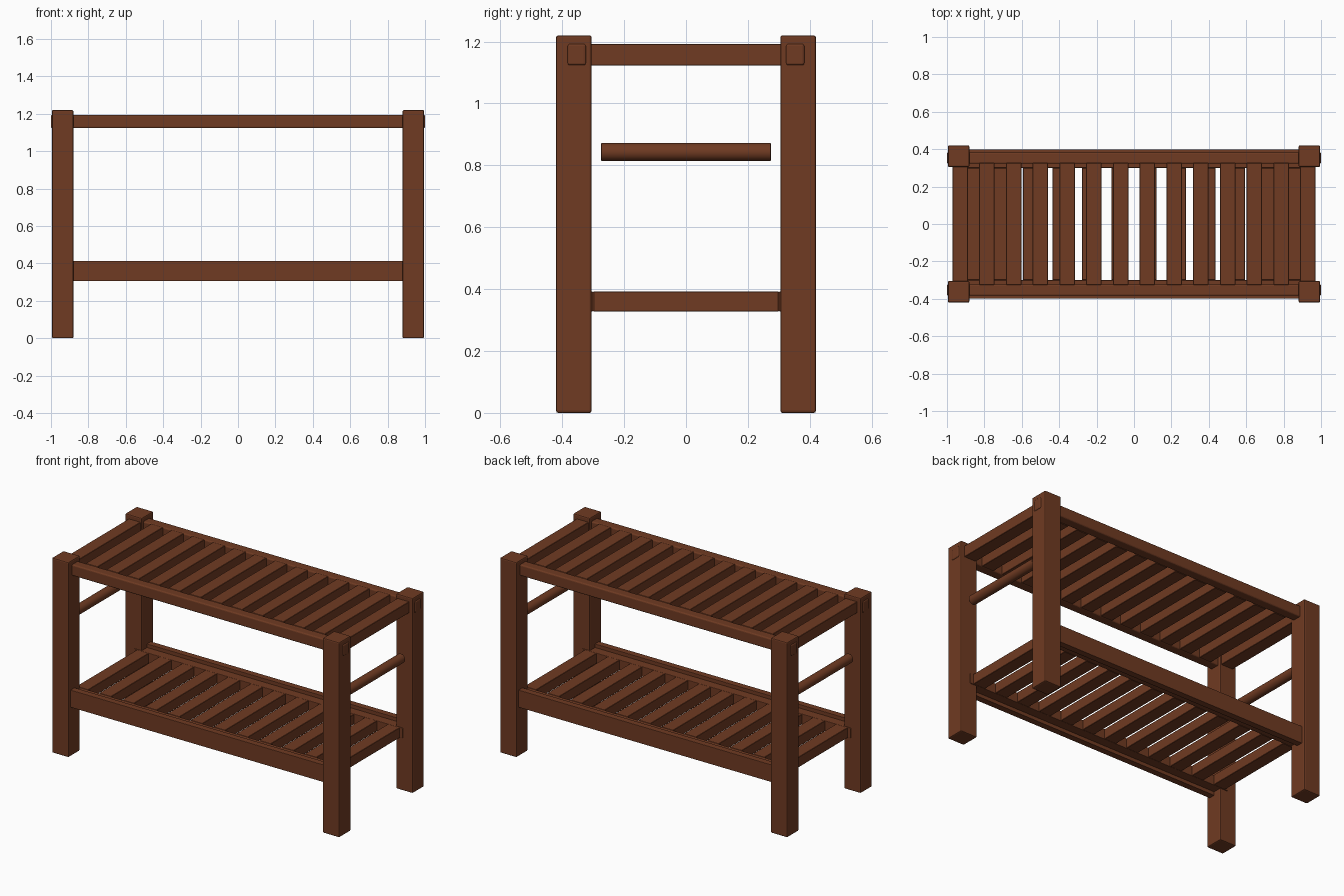
import bpy
import math

cube = bpy.data.objects.get("Cube")
if cube:
    bpy.data.objects.remove(cube, do_unlink=True)

wood = bpy.data.materials.new("brown_wood")
wood.use_nodes = True
COLOUR = (0.16, 0.043, 0.016, 1)
wood.diffuse_color = COLOUR
wood.node_tree.nodes["Principled BSDF"].inputs["Base Color"].default_value = COLOUR


def finish(obj, name, bevel, segments=2):
    obj.name = name
    obj.data.materials.append(wood)
    mod = obj.modifiers.new("soft_edges", "BEVEL")
    mod.width = bevel
    mod.segments = segments
    mod.limit_method = "ANGLE"
    return obj


def box(name, centre, size, bevel=0.003, segments=2):
    """Axis-aligned board with eased edges."""
    bpy.ops.mesh.primitive_cube_add(size=1, location=centre)
    obj = bpy.context.object
    obj.scale = size
    bpy.ops.object.transform_apply(location=False, rotation=False, scale=True)
    return finish(obj, name, bevel, segments)


def slats(name, count, pitch, z, half_length, height):
    """Row of cross slats centred on x = 0."""
    for i in range(count):
        x = (i - (count - 1) / 2) * pitch
        box(f"{name}_{i + 1}", (x, 0, z), (0.082, 2 * half_length, height), 0.002, 1)


TOP_Z, TOP_H = 1.158, 0.07
SHELF_Z, SHELF_H = 0.36, 0.064

# Four square legs
for sx, side in ((-1, "right"), (1, "left")):
    for sy, end in ((-1, "front"), (1, "back")):
        box(f"{end}_{side}_leg", (sx * 0.9375, sy * 0.3625, 0.61),
            (0.115, 0.115, 1.22), 0.007)

for sy, end in ((-1, "front"), (1, "back")):
    # Seat rail runs through the legs and shows as a tenon at each end
    box(f"{end}_seat_rail", (0, sy * 0.353, TOP_Z), (2, 0.06, TOP_H), 0.008, 3)
    # Shelf ledge carries the slats, with a deeper apron outside it
    box(f"{end}_shelf_ledge", (0, sy * 0.33, SHELF_Z), (1.86, 0.06, SHELF_H), 0.003)
    box(f"{end}_shelf_apron", (0, sy * 0.378, SHELF_Z), (1.8, 0.04, 0.108), 0.002)

# Seat and shelf slats
slats("seat_slat", 14, 0.143, TOP_Z, 0.325, TOP_H)
slats("shelf_slat", 12, 0.158, SHELF_Z, 0.3, SHELF_H)

# Round side bars between the legs
for sx, side in ((-1, "right"), (1, "left")):
    bpy.ops.mesh.primitive_cylinder_add(vertices=32, radius=0.029, depth=0.548,
                                        location=(sx * 0.9375, 0, 0.843),
                                        rotation=(math.pi / 2, 0, 0))
    finish(bpy.context.object, f"{side}_side_bar", 0.002)
    bpy.ops.object.shade_smooth_by_angle(angle=math.radians(35))
